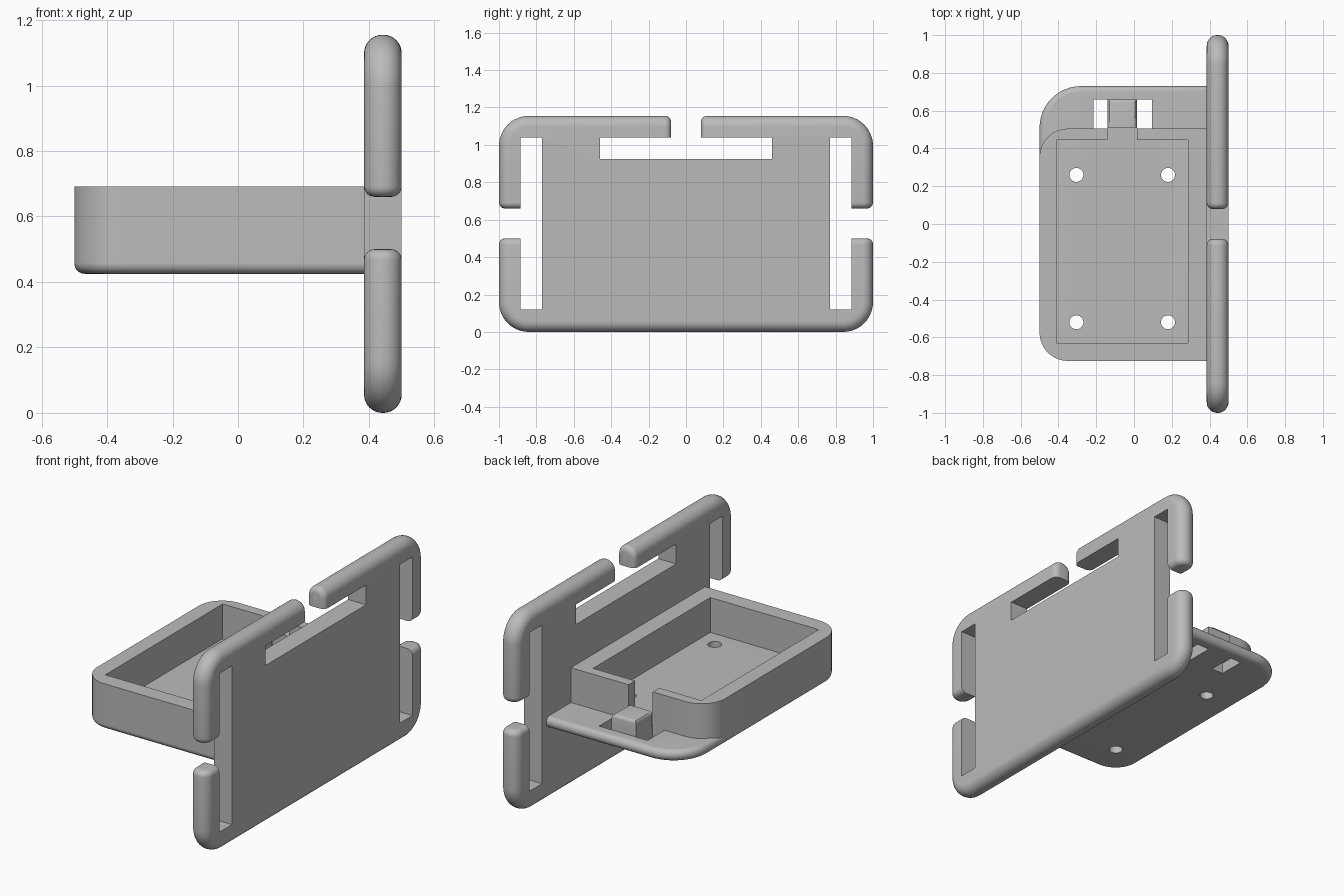
import bpy, bmesh, math
from mathutils import Vector

cube = bpy.data.objects.get("Cube")
if cube:
    bpy.data.objects.remove(cube, do_unlink=True)

grey = bpy.data.materials.new("plain_grey")
grey.use_nodes = True
colour = (0.5, 0.5, 0.5, 1)
grey.diffuse_color = colour
grey.node_tree.nodes["Principled BSDF"].inputs["Base Color"].default_value = colour


def make(name, bm):
    bmesh.ops.recalc_face_normals(bm, faces=bm.faces[:])
    mesh = bpy.data.meshes.new(name)
    bm.to_mesh(mesh)
    bm.free()
    mesh.materials.append(grey)
    ob = bpy.data.objects.new(name, mesh)
    bpy.context.collection.objects.link(ob)
    return ob


def rounded_outline(u0, u1, v0, v1, radii, steps=12):
    """Corner order: low-low, high-low, high-high, low-high."""
    pts = []
    corners = [(u0, v0, 1, 1), (u1, v0, -1, 1), (u1, v1, -1, -1), (u0, v1, 1, -1)]
    for k, ((u, v, su, sv), r) in enumerate(zip(corners, radii)):
        if r == 0:
            pts.append((u, v))
            continue
        for i in range(steps + 1):
            a = math.pi * (1 + k / 2 + i / steps / 2)
            pts.append((u + su * r + r * math.cos(a), v + sv * r + r * math.sin(a)))
    return pts


def prism(name, points, depth, rim=0):
    """Extrude 3D points along depth and round both rims."""
    bm = bmesh.new()
    depth = Vector(depth)
    face = bm.faces.new([bm.verts.new(p) for p in points])
    start = list(face.edges)
    out = bmesh.ops.extrude_face_region(bm, geom=[face], use_keep_orig=True)["geom"]
    bmesh.ops.translate(bm, vec=depth, verts=[g for g in out if isinstance(g, bmesh.types.BMVert)])
    end = [g for g in out if isinstance(g, bmesh.types.BMEdge)]
    bmesh.ops.recalc_face_normals(bm, faces=bm.faces[:])
    if rim:
        bmesh.ops.bevel(bm, geom=start + end, offset=rim, segments=8, profile=0.5,
                        affect='EDGES', clamp_overlap=False)
    return make(name, bm)


def box(name, x, y, z):
    pts = [(x[0], y[0], z[0]), (x[1], y[0], z[0]), (x[1], y[1], z[0]), (x[0], y[1], z[0])]
    return prism(name, pts, (0, 0, z[1] - z[0]))


def cut(target, *cutters):
    for c in cutters:
        mod = target.modifiers.new("cut", 'BOOLEAN')
        mod.operation, mod.solver, mod.object = 'DIFFERENCE', 'EXACT', c
        bpy.context.view_layer.update()
        deps = bpy.context.evaluated_depsgraph_get()
        mesh = bpy.data.meshes.new_from_object(target.evaluated_get(deps))
        target.modifiers.clear()
        target.data = mesh
        bpy.data.objects.remove(c, do_unlink=True)


def smooth(ob):
    bpy.ops.object.select_all(action='DESELECT')
    ob.select_set(True)
    bpy.context.view_layer.objects.active = ob
    bpy.ops.object.shade_smooth_by_angle(angle=math.radians(30))


# Upright plate with fully rounded rim
PX = (0.385, 0.5)
outline = rounded_outline(-1, 1, 0, 1.155, [0.16] * 4)
plate = prism("strap_plate", [(PX[0], y, z) for y, z in outline], (PX[1] - PX[0], 0, 0), 0.056)

# Strap slots, each opened to the outside by a gap
through = (0.3, 0.6)
cut(plate, box("top_slot", through, (-0.46, 0.46), (0.925, 1.04)),
    box("top_gap", through, (-0.08, 0.08), (0.98, 1.3)))
for s in (-1, 1):
    cut(plate, box("side_slot", through, sorted((s * 0.77, s * 0.885)), (0.12, 1.04)),
        box("side_gap", through, sorted((s * 0.83, s * 1.2)), (0.5, 0.66)))

# Soften the prong tips on their outer edges
bm = bmesh.new()
bm.from_mesh(plate.data)
bmesh.ops.remove_doubles(bm, verts=bm.verts[:], dist=0.0002)
tip_edges = set()
for f in bm.faces:
    c, n = f.calc_center_median(), f.normal
    top_tip = abs(n.y) > 0.99 and abs(abs(c.y) - 0.08) < 0.002 and c.z > 1.04
    side_tip = abs(n.z) > 0.99 and abs(c.y) > 0.885 and min(abs(c.z - 0.5), abs(c.z - 0.66)) < 0.002
    if top_tip or side_tip:
        for e in f.edges:
            m = (e.verts[0].co + e.verts[1].co) / 2
            inner = abs(m.z - 1.04) < 0.001 if top_tip else abs(abs(m.y) - 0.885) < 0.001
            if not inner:
                tip_edges.add(e)
bmesh.ops.bevel(bm, geom=list(tip_edges), offset=0.032, segments=6, profile=0.5,
                affect='EDGES', clamp_overlap=False)
bm.to_mesh(plate.data)
bm.free()
smooth(plate)

# Tray floor with rounded rim, running out into a rear ledge
FLOOR = 0.49
outline = rounded_outline(-0.5, 0.44, -0.725, 0.73, [0.15, 0, 0, 0.22])
base = prism("tray_floor", [(x, y, 0.425) for x, y in outline], (0, 0, FLOOR - 0.425), 0.032)
cut(base, *[box("window", x, (0.505, 0.66), (0.3, 0.8)) for x in ((-0.215, -0.14), (0.015, 0.095))])
for x in (-0.305, 0.18):
    for y in (-0.52, 0.26):
        hole = [(x + 0.037 * math.cos(i * math.pi / 16), y + 0.037 * math.sin(i * math.pi / 16), 0.3)
                for i in range(32)]
        cut(base, prism("screw_hole", hole, (0, 0, 0.4)))
smooth(base)

# Tray wall with open pocket and a latch gap at the back
outline = rounded_outline(-0.5, 0.42, -0.725, 0.505, [0.15, 0, 0, 0.15])
wall = prism("tray_wall", [(x, y, 0.458) for x, y in outline], (0, 0, 0.692 - 0.458))
cut(wall, box("pocket", (-0.41, 0.285), (-0.63, 0.445), (0.3, 0.9)),
    box("latch_gap", (-0.14, 0.015), (0.4, 0.6), (0.3, 0.9)))
smooth(wall)

# Latch head on the tongue between the windows, with chamfered top
bm = bmesh.new()
bmesh.ops.create_cube(bm, size=1)
bmesh.ops.scale(bm, vec=(0.155, 0.15, 0.11), verts=bm.verts[:])
bmesh.ops.translate(bm, vec=(-0.0625, 0.585, 0.525), verts=bm.verts[:])
top = [e for e in bm.edges if all(v.co.z > 0.55 for v in e.verts)
       and not all(v.co.y < 0.55 for v in e.verts)]
bmesh.ops.bevel(bm, geom=top, offset=0.018, segments=3, profile=0.5, affect='EDGES')
smooth(make("latch_head", bm))
